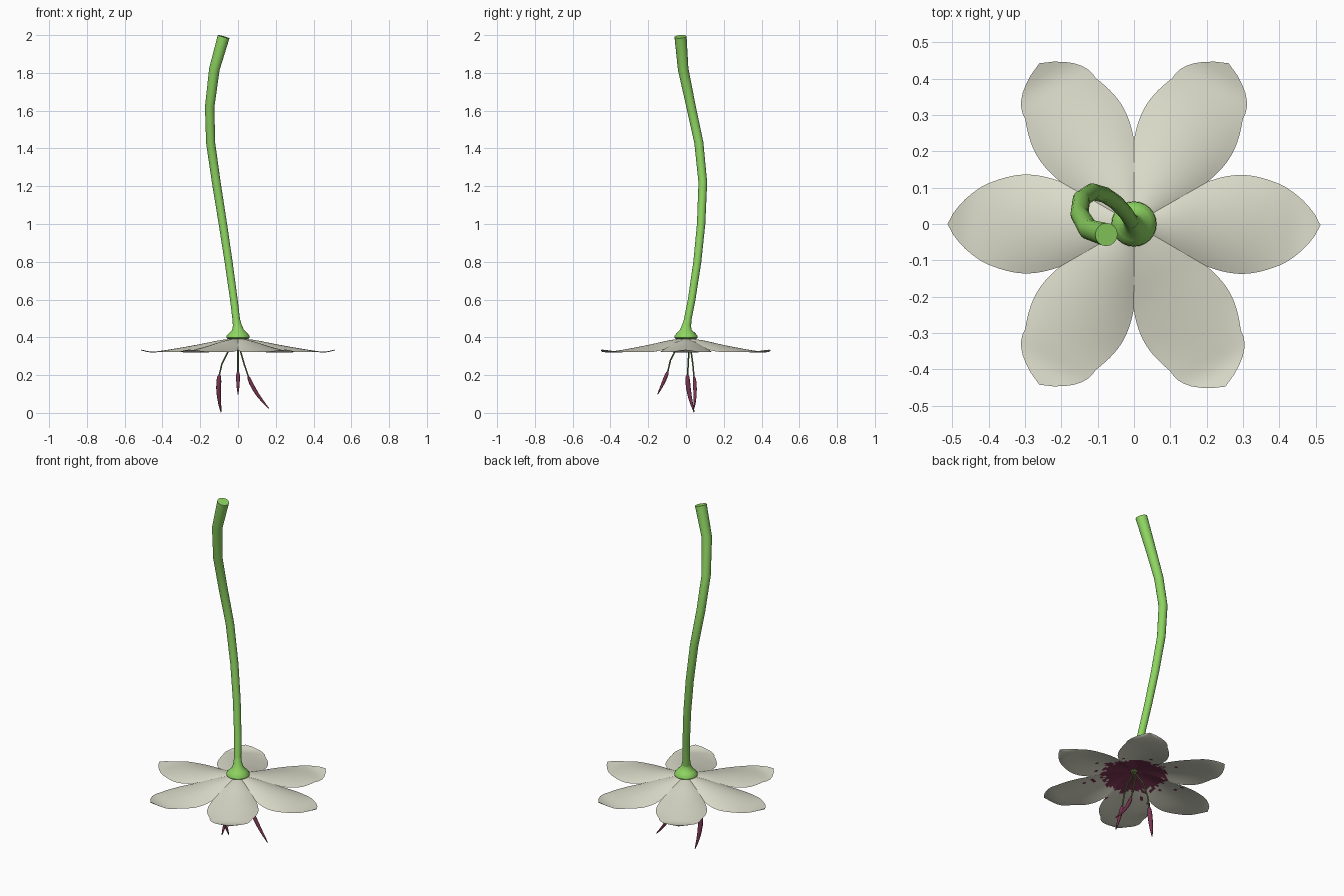
import bpy, bmesh, math, random
from mathutils import Vector

if "Cube" in bpy.data.objects:
    bpy.data.objects.remove(bpy.data.objects["Cube"])

random.seed(4)


def material(name, rgb):
    m = bpy.data.materials.new(name)
    m.diffuse_color = (*rgb, 1)
    m.use_nodes = True
    m.node_tree.nodes["Principled BSDF"].inputs["Base Color"].default_value = m.diffuse_color
    return m


GREEN = material("stem green", (0.27, 0.66, 0.12))
CREAM = material("petal cream", (0.72, 0.72, 0.60))
MAROON = material("maroon", (0.19, 0.035, 0.08))
OLIVE = material("filament green", (0.13, 0.22, 0.07))


def finish(name, bm, *mats):
    bmesh.ops.remove_doubles(bm, verts=bm.verts, dist=1e-4)
    me = bpy.data.meshes.new(name)
    bm.to_mesh(me)
    bm.free()
    for m in mats:
        me.materials.append(m)
    me.shade_smooth()
    ob = bpy.data.objects.new(name, me)
    bpy.context.collection.objects.link(ob)
    bpy.context.view_layer.objects.active = ob
    ob.select_set(True)
    bpy.ops.object.shade_smooth_by_angle(angle=math.radians(50))
    ob.select_set(False)
    return ob


def tube(name, points, mat, sides=16):
    """Sweep a circle along (x, y, z, radius) points."""
    bm = bmesh.new()
    pts = [Vector(p[:3]) for p in points]
    rings = []
    for i, p in enumerate(pts):
        t = (pts[min(i + 1, len(pts) - 1)] - pts[max(i - 1, 0)]).normalized()
        u = Vector((0, 1, 0)).cross(t).normalized()
        v = t.cross(u)
        r = points[i][3]
        rings.append([bm.verts.new(p + r * (math.cos(a) * u + math.sin(a) * v))
                      for a in (2 * math.pi * k / sides for k in range(sides))])
    for a, b in zip(rings, rings[1:]):
        for k in range(sides):
            j = (k + 1) % sides
            bm.faces.new((a[k], a[j], b[j], b[k]))
    bm.faces.new(rings[0][::-1])
    bm.faces.new(rings[-1])
    bmesh.ops.recalc_face_normals(bm, faces=bm.faces)
    return finish(name, bm, mat)


def lerp(table, x):
    """Smooth (Catmull-Rom style) lookup in a list of (x, y) points."""
    for i in range(len(table) - 1):
        (x0, y0), (x1, y1) = table[i], table[i + 1]
        if x <= x1 + 1e-9:
            xa, ya = table[max(i - 1, 0)]
            xb, yb = table[min(i + 2, len(table) - 1)]
            h, t = x1 - x0, (x - x0) / (x1 - x0)
            m0, m1 = (y1 - ya) / (x1 - xa) * h, (yb - y0) / (xb - x0) * h
            return ((2*t**3 - 3*t*t + 1) * y0 + (t**3 - 2*t*t + t) * m0
                    + (3*t*t - 2*t**3) * y1 + (t**3 - t*t) * m1)
    return table[-1][1]


# Petal outline, midrib height and edge droop along the radius
WIDTH = [(0, 0), (0.1, 0.06), (0.2, 0.116), (0.3, 0.136), (0.4, 0.112),
         (0.46, 0.072), (0.5, 0.026), (0.513, 0)]
RIB = [(0, 0.397), (0.1, 0.384), (0.2, 0.364), (0.3, 0.346),
       (0.4, 0.330), (0.46, 0.324), (0.513, 0.335)]
DROOP = [(0, 0), (0.1, 0.014), (0.2, 0.028), (0.3, 0.024), (0.4, 0.007),
         (0.46, 0.0), (0.513, 0)]


def petal(name, angle, bend, blunt):
    bm = bmesh.new()
    rows, cols = 32, 14
    ca, sa = math.cos(angle), math.sin(angle)
    for under in (0, 1):
        grid = []
        for i in range(rows + 1):
            r = 0.513 * i / rows
            w = max(lerp(WIDTH, r), 0)
            if r > 0.4 and i < rows:
                w += blunt * math.sin((r - 0.4) / 0.113 * math.pi)
            line = []
            for j in range(cols + 1):
                s = 2 * j / cols - 1
                y = s * w + bend * (r / 0.5) ** 2
                z = lerp(RIB, r) - lerp(DROOP, r) * s * s
                z -= under * 0.004 * (1 - s ** 4) * min(1, r / 0.02)
                line.append(bm.verts.new((r * ca - y * sa, r * sa + y * ca, z)))
            grid.append(line)
        for a, b in zip(grid, grid[1:]):
            for j in range(cols):
                q = (a[j], b[j], b[j + 1], a[j + 1])
                f = bm.faces.new(q[::-1] if under else q)
                # Ragged maroon heart and speckles on the underside
                c = f.calc_center_median()
                d = math.hypot(c.x, c.y)
                if under and (d < random.uniform(0.15, 0.19)
                              or (d < 0.27 and random.random() < 0.05)):
                    f.material_index = 1
    return finish(name, bm, CREAM, MAROON)


# Six drooping petals: angle, sideways bend, tip bluntness
for n, (deg, bend, blunt) in enumerate([(0, -0.003, 0), (60, -0.004, 0.015),
                                        (120, 0.004, 0.015), (180, 0, 0),
                                        (240, -0.004, 0.015), (300, -0.006, 0.015)]):
    petal(f"petal_{n + 1}", math.radians(deg), bend, blunt)

# Curved stem
tube("stem", [(0, 0, 0.42, 0.024), (-0.01, 0.01, 0.50, 0.020), (-0.022, 0.03, 0.6, 0.020),
              (-0.05, 0.06, 0.8, 0.021), (-0.08, 0.08, 1.0, 0.022),
              (-0.115, 0.089, 1.22, 0.023), (-0.145, 0.068, 1.43, 0.024),
              (-0.150, 0.027, 1.62, 0.025), (-0.125, -0.015, 1.82, 0.028),
              (-0.076, -0.029, 1.992, 0.032)], GREEN)

# Swollen flower base under the stem
tube("flower_base", [(0, 0, 0.392, 0.055), (0, 0, 0.398, 0.062), (0, 0, 0.410, 0.060),
                     (0, 0, 0.425, 0.046), (-0.001, 0, 0.44, 0.031),
                     (-0.004, 0.003, 0.465, 0.023), (-0.008, 0.008, 0.49, 0.020)], GREEN, 24)

# Three hanging stamens: filament path, then anther middle and tip
STAMENS = {
    "left": [(0, 0, 0.388), (-0.05, 0.015, 0.33), (-0.085, 0.012, 0.26),
             (-0.098, 0.008, 0.205), (-0.102, 0.016, 0.11), (-0.090, 0.043, 0.004)],
    "front": [(0, 0, 0.388), (0, -0.05, 0.34), (0, -0.082, 0.28),
              (0, -0.096, 0.22), (0, -0.118, 0.165), (0, -0.15, 0.098)],
    "right": [(0, 0, 0.388), (0.012, 0.026, 0.33), (0.032, 0.036, 0.26),
              (0.054, 0.042, 0.195), (0.095, 0.048, 0.11), (0.163, 0.043, 0.024)],
}
for side, p in STAMENS.items():
    tube(f"filament_{side}", [(*q, 0.004) for q in p[:4]], OLIVE, 8)
    a, m, e = (Vector(q) for q in p[3:])
    fat = 0.013 if side == "left" else 0.010
    path = []
    for t, k in [(0, 0.3), (0.08, 0.8), (0.2, 1), (0.4, 1), (0.6, 0.85), (0.8, 0.6), (1, 0.2)]:
        c = a * (1 - t) * (1 - 2 * t) + m * 4 * t * (1 - t) + e * t * (2 * t - 1)
        path.append((*c, fat * k))
    tube(f"anther_{side}", path, MAROON, 10)
